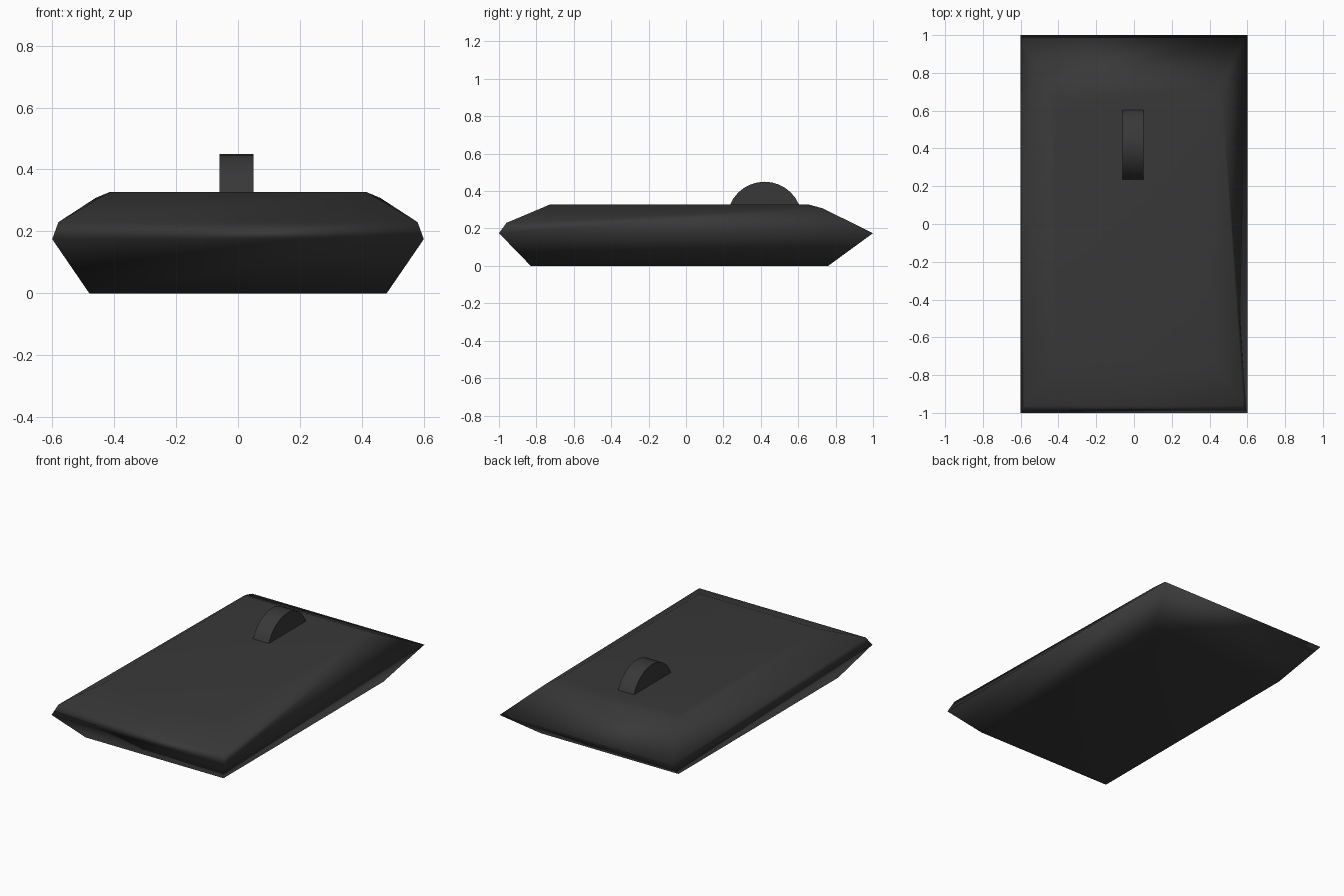
import bpy, bmesh, math

if "Cube" in bpy.data.objects:
    bpy.data.objects.remove(bpy.data.objects["Cube"])

dark = bpy.data.materials.new("dark_plastic")
dark.diffuse_color = (0.04, 0.04, 0.04, 1)
dark.use_nodes = True
dark.node_tree.nodes["Principled BSDF"].inputs["Base Color"].default_value = dark.diffuse_color

# Body: stacked four-cornered rings, each corner pair given as (half width, y, z)
front_profile = [(0.48, -0.83, 0), (0.6, -1, 0.175), (0.58, -0.96, 0.23), (0.415, -0.73, 0.327)]
back_profile = [(0.48, 0.76, 0), (0.6, 1, 0.175), (0.46, 0.73, 0.308), (0.415, 0.66, 0.327)]

bm = bmesh.new()
rings = []
for (fx, fy, fz), (bx, by, bz) in zip(front_profile, back_profile):
    rings.append([bm.verts.new(p) for p in
                  ((-fx, fy, fz), (fx, fy, fz), (bx, by, bz), (-bx, by, bz))])
for low, high in zip(rings, rings[1:]):
    for i in range(4):
        j = (i + 1) % 4
        bm.faces.new((low[i], low[j], high[j], high[i]))
bm.faces.new(rings[0][::-1])
bm.faces.new(rings[-1])
for f in bm.faces:
    f.smooth = True
mesh = bpy.data.meshes.new("mouse_body")
bm.to_mesh(mesh)
bm.free()
body = bpy.data.objects.new("mouse_body", mesh)
bpy.context.collection.objects.link(body)
body.data.materials.append(dark)
body.modifiers.new("weighted_normals", 'WEIGHTED_NORMAL')

# Scroll wheel: sunk into the body, axle along x
bpy.ops.mesh.primitive_cylinder_add(vertices=32, radius=0.2, depth=0.11,
                                    location=(-0.005, 0.42, 0.25),
                                    rotation=(0, math.pi / 2, 0))
wheel = bpy.context.object
wheel.name = "scroll_wheel"
wheel.data.materials.append(dark)
bpy.ops.object.shade_smooth_by_angle(angle=math.radians(30))
